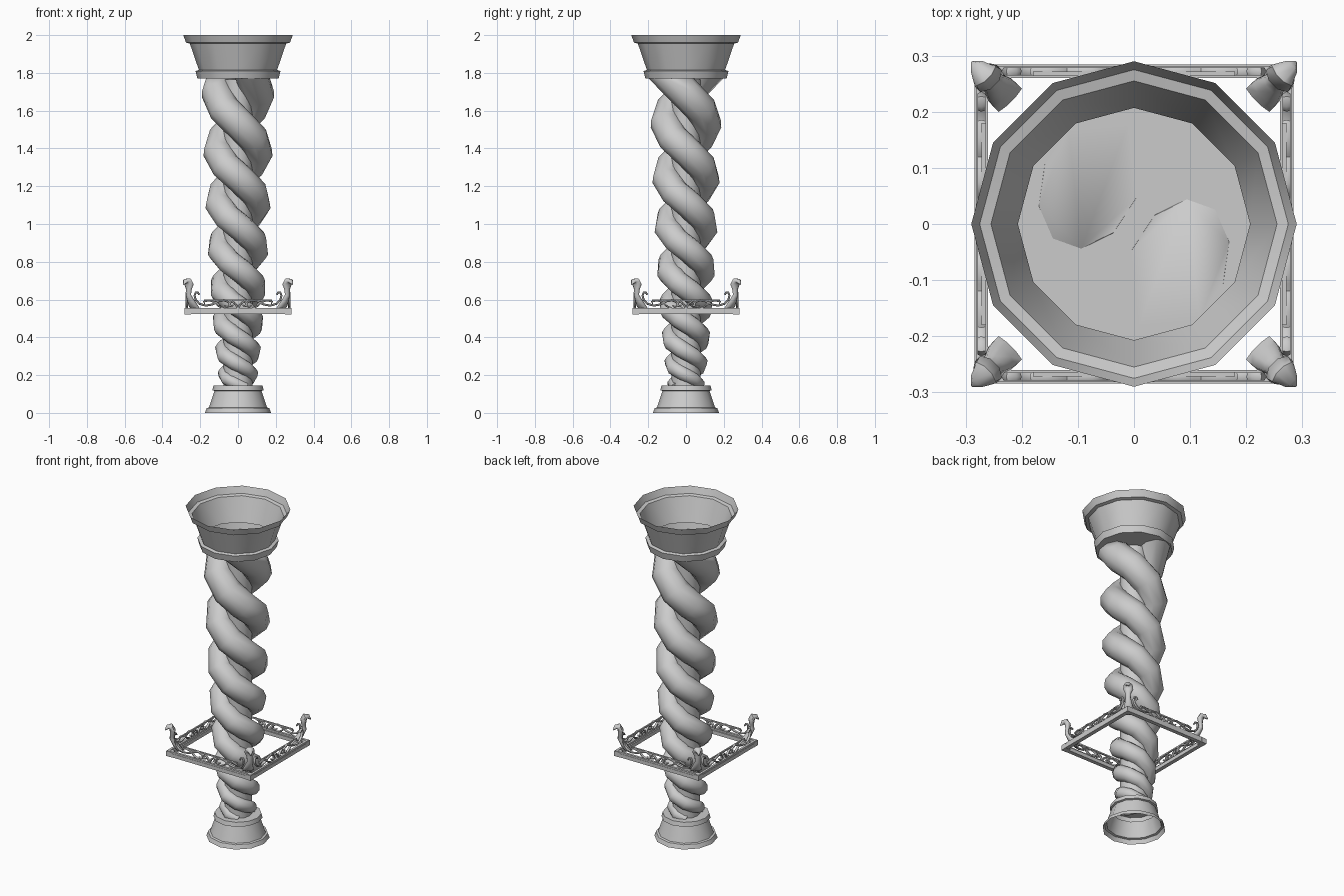
import bpy, bmesh, math
from mathutils import Vector, Matrix

if "Cube" in bpy.data.objects:
    bpy.data.objects.remove(bpy.data.objects["Cube"])


def finish(name, bm, angle=40):
    bmesh.ops.recalc_face_normals(bm, faces=bm.faces)
    me = bpy.data.meshes.new(name)
    bm.to_mesh(me)
    bm.free()
    ob = bpy.data.objects.new(name, me)
    bpy.context.collection.objects.link(ob)
    bpy.ops.object.select_all(action='DESELECT')
    ob.select_set(True)
    bpy.context.view_layer.objects.active = ob
    bpy.ops.object.shade_smooth_by_angle(angle=math.radians(angle))
    return ob


def bridge(bm, rings, cap_start=True, cap_end=True):
    for a, b in zip(rings, rings[1:]):
        n = len(a)
        for i in range(n):
            j = (i + 1) % n
            bm.faces.new((a[i], a[j], b[j], b[i]))
    if cap_start:
        bm.faces.new(rings[0][::-1])
    if cap_end:
        bm.faces.new(rings[-1])


def lathe(name, profile, sides=12, cap_start=True, cap_end=True):
    bm = bmesh.new()
    rings = [[bm.verts.new((r * math.cos(i * math.tau / sides),
                            r * math.sin(i * math.tau / sides), z))
              for i in range(sides)] for r, z in profile]
    bridge(bm, rings, cap_start, cap_end)
    return finish(name, bm)


def sweep(bm, pts, sizes, side_dirs, sides=6, mat=Matrix(), cut_z=None):
    """Elliptical tube: sizes = (half width along side dir, half thickness)."""
    pts = [Vector(p) for p in pts]
    rings = []
    for k, p in enumerate(pts):
        t = (pts[min(k + 1, len(pts) - 1)] - pts[max(k - 1, 0)]).normalized()
        s = Vector(side_dirs[k])
        s = (s - t * s.dot(t)).normalized()
        u = t.cross(s)
        ring = []
        for i in range(sides):
            a = (i + 0.5) * math.tau / sides
            v = p + s * sizes[k][0] * math.cos(a) + u * sizes[k][1] * math.sin(a)
            if cut_z is not None and k == len(pts) - 1:
                v -= t * (v.z - cut_z) / t.z
            elif cut_z is not None:
                v.z = min(v.z, cut_z)
            ring.append(bm.verts.new(mat @ v))
        rings.append(ring)
    bridge(bm, rings)


def box(bm, size, loc, mat):
    bmesh.ops.create_cube(bm, size=1, matrix=mat @ Matrix.Translation(loc)
                          @ Matrix.Diagonal((*size, 1)))


# Open cup at the top and the same cup, smaller and inverted, as the foot
cup = [(0.215, 0), (0.225, 0.04), (0.207, 0.045), (0.255, 0.185), (0.275, 0.19), (0.29, 0.23)]
lathe("capital", [(r, 1.77 + z) for r, z in cup], cap_end=False)
lathe("base", [(r * 0.603, 0.145 - z * 0.63) for r, z in cup], cap_end=False)

# Plain inner shaft
lathe("core_shaft", [(0.078, 0.14), (0.078, 1.765)])

# Two twisted strands whose pitch and thickness grow upward
for phase, name in ((0, "strand_a"), (math.pi, "strand_b")):
    bm = bmesh.new()
    pts, sizes, dirs = [], [], []
    steps = 31
    for k in range(steps + 1):
        n = -0.7 + 7.95 * k / steps          # half turns
        t = n / 7.25
        outer = 0.108 + 0.125 * t - 0.037 * t * t
        inner = 0.036 - 0.014 * t
        c, r = (outer + inner) / 2, (outer - inner) / 2
        a = phase - n * math.pi
        d = Vector((math.cos(a), math.sin(a), 0))
        pts.append(d * c + Vector((0, 0, 0.2 + 0.1086 * n + 0.0149 * n * n)))
        sizes.append((r, r))
        dirs.append(d)
    sweep(bm, pts, sizes, dirs, sides=10, cut_z=1.771)
    finish(name, bm, 60)

# Square gallery: rails, scrollwork and corner finials, one quarter at a time
rails, scrolls, finials = bmesh.new(), bmesh.new(), bmesh.new()
curl = [(0.205, 0.625), (0.212, 0.637), (0.224, 0.638), (0.23, 0.622), (0.224, 0.598),
        (0.205, 0.578), (0.17, 0.568), (0.135, 0.574), (0.105, 0.59), (0.075, 0.597),
        (0.048, 0.586), (0.045, 0.567), (0.06, 0.56), (0.072, 0.57)]
heart = [(0.0, 0.553), (0.012, 0.575), (0.03, 0.59), (0.046, 0.58), (0.038, 0.565), (0.024, 0.57)]
leaf = [(0.075, 0.553), (0.1, 0.564), (0.125, 0.587), (0.155, 0.596), (0.182, 0.588), (0.176, 0.577)]
neck = [(0.222, 0.548, 0.032, 0.008), (0.236, 0.565, 0.031, 0.016), (0.25, 0.595, 0.022, 0.016),
        (0.262, 0.625, 0.015, 0.013), (0.26, 0.655, 0.018, 0.013), (0.259, 0.68, 0.03, 0.017),
        (0.266, 0.7, 0.026, 0.016), (0.278, 0.698, 0.016, 0.012), (0.288, 0.68, 0.003, 0.003)]
for q in range(4):
    m = Matrix.Rotation(q * math.pi / 2, 4, 'Z')
    box(rails, (0.545, 0.024, 0.022), (-0.012, -0.272, 0.534), m)
    box(rails, (0.56, 0.014, 0.012), (0, -0.275, 0.549), m)
    box(rails, (0.36, 0.008, 0.008), (0, -0.268, 0.597), m)
    # corner foot under each finial
    box(rails, (0.035, 0.035, 0.03), (0.267, -0.267, 0.537), m)
    for sx in (1, -1):
        for path, w in ((curl, 0.0055), (heart, 0.006), (leaf, 0.005)):
            k = len(path)
            sz = [(0.008, w)] * (k - 1) + [(0.006, w * 0.7)]
            sweep(scrolls, [(sx * x, -0.272, z) for x, z in path], sz,
                  [(0, 1, 0)] * k, 6, m)
    sweep(finials, [(d, -d, z) for d, z, _, _ in neck], [(a, b) for _, _, a, b in neck],
          [(1, 1, 0)] * len(neck), 8, m)
finish("gallery_rails", rails)
finish("gallery_scrolls", scrolls, 60)
finish("corner_finials", finials, 60)
